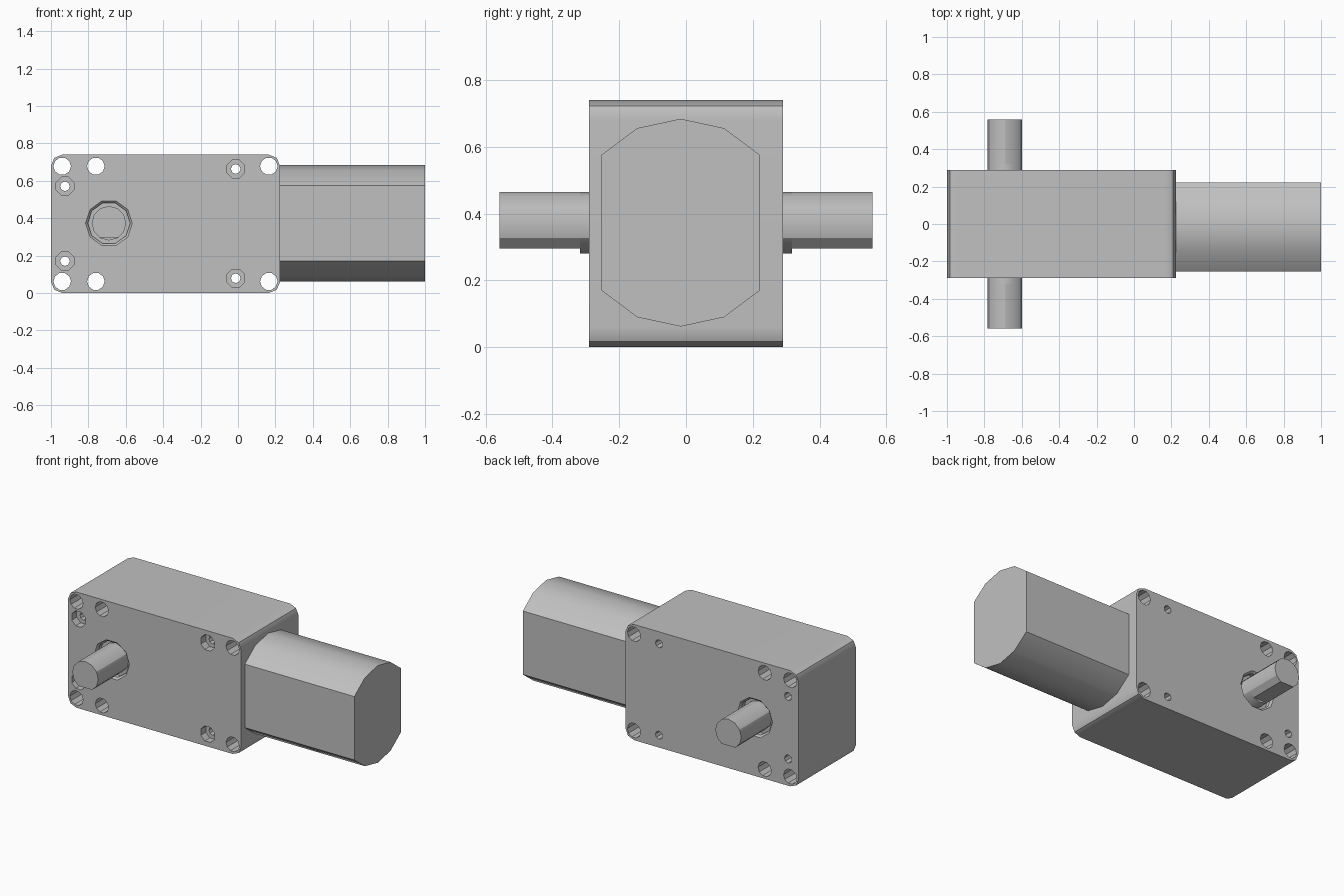
import bpy, bmesh, math
from mathutils import Vector

cube = bpy.data.objects.get("Cube")
if cube:
    bpy.data.objects.remove(cube, do_unlink=True)

grey = bpy.data.materials.new("plain grey metal")
grey.use_nodes = True
GREY = (0.53, 0.53, 0.53, 1)
grey.diffuse_color = GREY
grey.node_tree.nodes["Principled BSDF"].inputs["Base Color"].default_value = GREY

HALF = 0.29          # half depth of the gearbox
SHAFT_X, SHAFT_Z = -0.69, 0.373


def circle(x, z, r, sides, turn=0.0):
    steps = [turn + math.tau * i / sides for i in range(sides)]
    return [(x + r * math.cos(a), z + r * math.sin(a)) for a in steps]


def loft(name, rings):
    """Skin a list of matching 3D loops and cap both ends."""
    bm = bmesh.new()
    loops = [[bm.verts.new(p) for p in ring] for ring in rings]
    n = len(loops[0])
    for a, b in zip(loops, loops[1:]):
        for i in range(n):
            j = (i + 1) % n
            bm.faces.new((a[i], a[j], b[j], b[i]))
    bm.faces.new(loops[0])
    bm.faces.new(loops[-1])
    bmesh.ops.recalc_face_normals(bm, faces=bm.faces)
    mesh = bpy.data.meshes.new(name)
    bm.to_mesh(mesh)
    bm.free()
    mesh.materials.append(grey)
    obj = bpy.data.objects.new(name, mesh)
    bpy.context.collection.objects.link(obj)
    return obj


def along_y(name, sections):
    """Sections are (y, profile in x and z)."""
    return loft(name, [[(x, y, z) for x, z in prof] for y, prof in sections])


def activate(obj):
    bpy.ops.object.select_all(action='DESELECT')
    obj.select_set(True)
    bpy.context.view_layer.objects.active = obj


def smooth(obj):
    activate(obj)
    bpy.ops.object.shade_smooth_by_angle(angle=math.radians(30))
    mod = obj.modifiers.new("even shading", 'WEIGHTED_NORMAL')
    mod.keep_sharp = True


def cut(target, cutter):
    mod = target.modifiers.new("cut", 'BOOLEAN')
    mod.operation, mod.solver, mod.object = 'DIFFERENCE', 'EXACT', cutter
    activate(target)
    bpy.ops.object.modifier_apply(modifier=mod.name)
    bpy.data.objects.remove(cutter, do_unlink=True)


# Gearbox housing: rounded rectangle with two-segment corners
R = 0.06
outline = []
for quarter, (cx, cz) in enumerate([(0.165, 0.68), (-0.94, 0.68),
                                    (-0.94, R), (0.165, R)]):
    for step in range(3):
        a = math.pi / 2 * (quarter + step / 2)
        outline.append((cx + R * math.cos(a), cz + R * math.sin(a)))
housing = along_y("gearbox_housing", [(-HALF, outline), (HALF, outline)])

# Mounting holes straight through
for x in (-0.94, -0.76, 0.165):
    for z in (0.062, 0.678):
        hole = circle(x, z, 0.047, 10)
        cut(housing, along_y("hole_cutter", [(-0.4, hole), (0.4, hole)]))

# Screw holes, counterbored from the front
for x, dz in ((-0.925, 0.2), (-0.012, 0.292)):
    for z in (0.371 - dz, 0.371 + dz):
        bore, hole = circle(x, z, 0.052, 8, math.pi / 8), circle(x, z, 0.026, 8)
        cut(housing, along_y("hole_cutter", [(-0.4, hole), (0.4, hole)]))
        cut(housing, along_y("bore_cutter", [(-0.4, bore), (-HALF + 0.05, bore)]))

# Chamfered recess round the shaft on both faces
for side in (-1, 1):
    wide = circle(SHAFT_X, SHAFT_Z, 0.125, 10)
    narrow = circle(SHAFT_X, SHAFT_Z, 0.113, 10)
    cut(housing, along_y("recess_cutter", [(side * (HALF + 0.05), wide),
                                           (side * HALF, wide),
                                           (side * (HALF - 0.012), narrow),
                                           (side * (HALF - 0.04), narrow)]))
smooth(housing)

# Output shaft: round core with D-shaped ends, flat underneath
round_end = circle(SHAFT_X, SHAFT_Z, 0.092, 12, math.pi / 2)
collar = along_y("shaft_collar", [(-0.318, round_end), (0.318, round_end)])
smooth(collar)
for side, label in ((-1, "front_shaft"), (1, "back_shaft")):
    shaft = along_y(label, [(side * 0.3, round_end), (side * 0.558, round_end)])
    bm = bmesh.new()
    bm.from_mesh(shaft.data)
    geom = bm.verts[:] + bm.edges[:] + bm.faces[:]
    bmesh.ops.bisect_plane(bm, geom=geom, plane_co=Vector((0, 0, 0.296)),
                           plane_no=Vector((0, 0, -1)), clear_outer=True)
    bmesh.ops.holes_fill(bm, edges=[e for e in bm.edges if e.is_boundary])
    bmesh.ops.recalc_face_normals(bm, faces=bm.faces)
    bm.to_mesh(shaft.data)
    bm.free()
    smooth(shaft)

# Motor body: flat sides, rounded top and bottom
MOTOR_Y = -0.016
upper = [(0.237, 0.203), (0.13, 0.283), (0, 0.311), (-0.13, 0.283), (-0.237, 0.203)]
section = upper + [(-y, -z) for y, z in upper]
motor = loft("motor_body", [[(x, MOTOR_Y + y, 0.373 + z) for y, z in section]
                            for x in (0.22, 1.0)])
smooth(motor)
